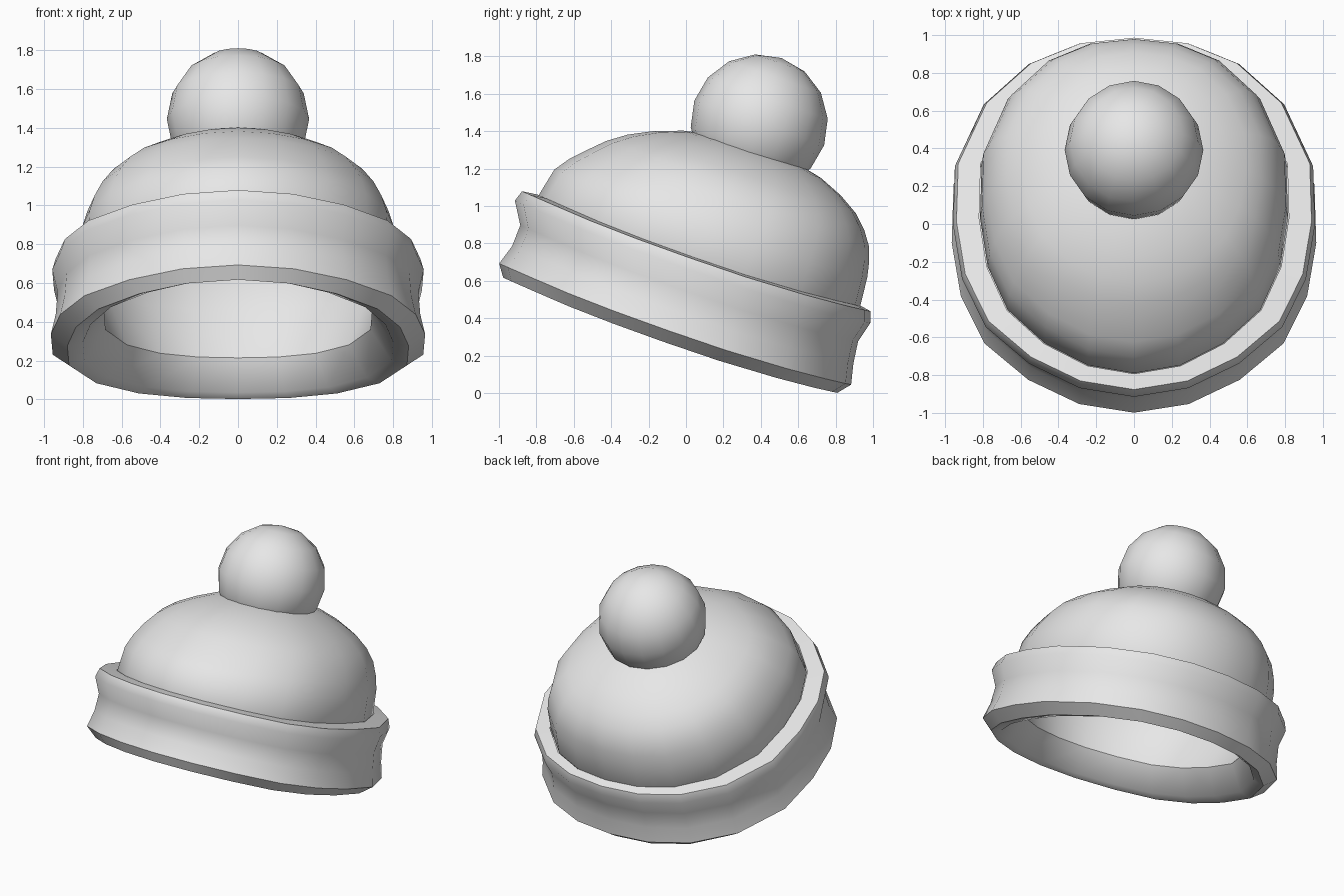
import bpy, bmesh, math
from mathutils import Matrix

if "Cube" in bpy.data.objects:
    bpy.data.objects.remove(bpy.data.objects["Cube"])

TILT = Matrix.Rotation(math.radians(-19), 4, 'X')   # hat leans toward the back

wool = bpy.data.materials.new("grey_wool")
wool.diffuse_color = (0.8, 0.8, 0.8, 1)
wool.use_nodes = True
wool.node_tree.nodes["Principled BSDF"].inputs["Base Color"].default_value = wool.diffuse_color

# Egg-shaped plan of the head, right half from front to back, then mirrored
HALF = [(0, -1), (.30, -.95), (.58, -.81), (.82, -.60), (.95, -.33), (1, -.03),
        (.99, .30), (.83, .64), (.58, .86), (.30, .97), (0, 1)]
PLAN = HALF + [(-x, y) for x, y in HALF[-2:0:-1]]


def finish(bm, name, angle):
    bm.transform(TILT)
    mesh = bpy.data.meshes.new(name)
    bm.to_mesh(mesh)
    bm.free()
    obj = bpy.data.objects.new(name, mesh)
    bpy.context.collection.objects.link(obj)
    mesh.materials.append(wool)
    bpy.ops.object.select_all(action='DESELECT')
    obj.select_set(True)
    bpy.context.view_layer.objects.active = obj
    bpy.ops.object.shade_smooth_by_angle(angle=math.radians(angle))
    return obj


def loft(name, rings, pole=None, angle=35):
    """Each ring is (half width, half length, centre y, height, sag at the sides)."""
    bm = bmesh.new()
    loops = [[bm.verts.new((px * hw, cy + py * hl, h - sag * px * px)) for px, py in PLAN]
             for hw, hl, cy, h, sag in rings]
    n = len(PLAN)
    for a, b in zip(loops, loops[1:]):
        for i in range(n):
            j = (i + 1) % n
            bm.faces.new((a[i], a[j], b[j], b[i]))
    if pole:
        top = bm.verts.new(pole)
        for i in range(n):
            bm.faces.new((loops[-1][i], loops[-1][(i + 1) % n], top))
    return finish(bm, name, angle)


# Folded cuff: inner lip, underside, flared outside, flat top
SAG = .045
loft("cuff", [
    (.69, .82, -.17, .45, SAG),
    (.80, .90, -.18, .285, SAG),
    (.88, .945, -.18, .265, SAG),
    (.965, .995, -.175, .33, SAG),
    (.94, .965, -.17, .44, SAG),
    (.93, .955, -.175, .56, SAG),
    (.958, 1.005, -.195, .675, SAG),
    (.94, .985, -.195, .735, SAG),
    (.82, .915, -.18, .745, SAG),
], angle=50)

# Crown: thin knitted dome, starting inside the cuff
loft("crown", [
    (.69, .82, -.17, .45, SAG),
    (.815, .91, -.18, .74, SAG),
    (.805, .885, -.17, .90, .03),
    (.777, .848, -.15, .98, .015),
    (.735, .795, -.125, 1.06, .005),
    (.675, .73, -.113, 1.135, 0),
    (.59, .645, -.10, 1.205, 0),
    (.475, .53, -.09, 1.268, 0),
    (.35, .39, -.08, 1.322, 0),
    (.18, .20, -.07, 1.362, 0),
], pole=(0, -.06, 1.375), angle=40)

# Pompom: ball sunk into the crown
bm = bmesh.new()
bmesh.ops.create_uvsphere(bm, u_segments=16, v_segments=8, radius=.367)
bmesh.ops.translate(bm, verts=bm.verts, vec=(0, -.10, 1.493))
finish(bm, "pompom", 40)
